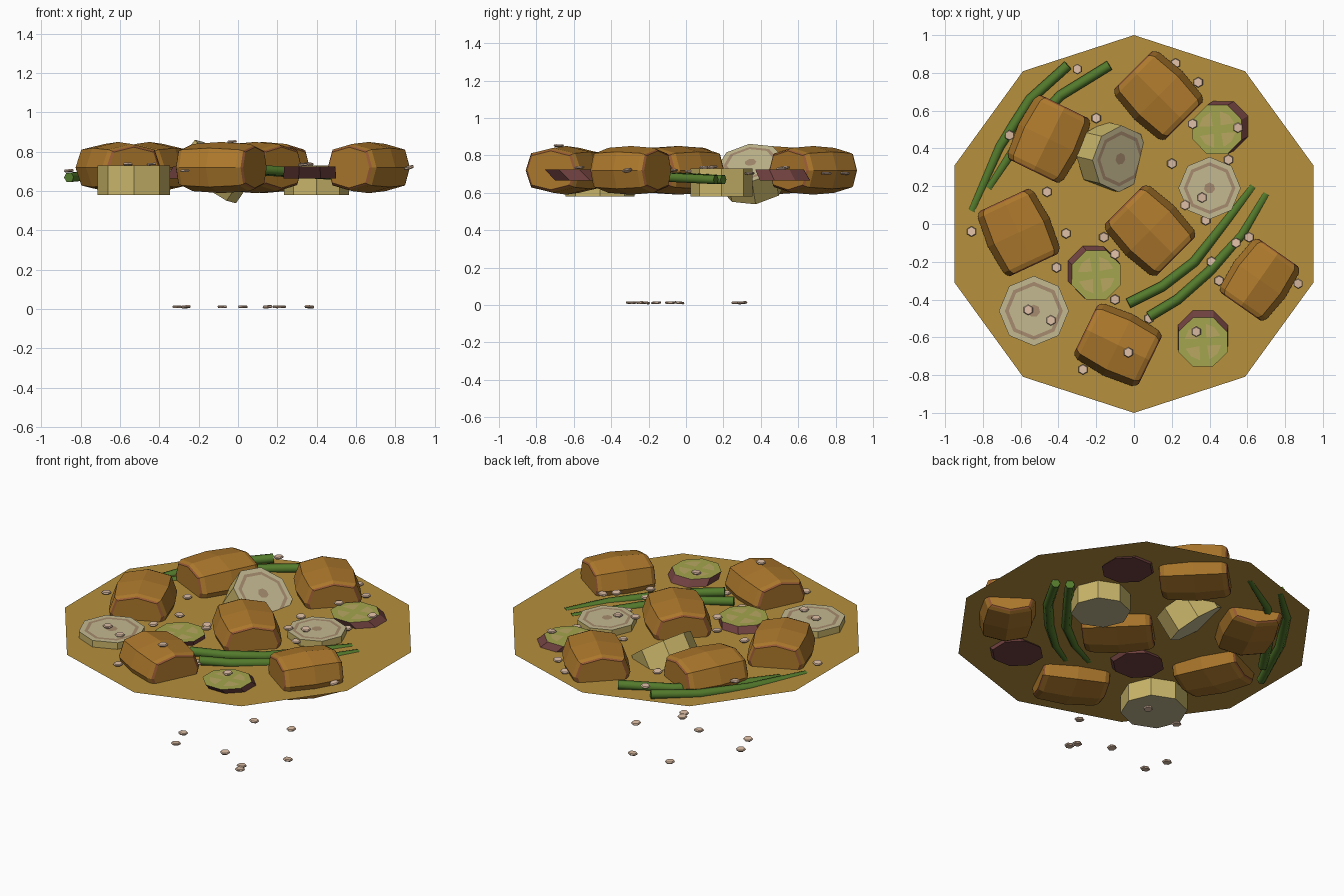
import bpy, bmesh, math, random
from mathutils import Vector, Matrix

if "Cube" in bpy.data.objects:
    bpy.data.objects.remove(bpy.data.objects["Cube"])

random.seed(4)
SOUP = 0.69


def mat(name, r, g, b):
    m = bpy.data.materials.new(name)
    m.diffuse_color = [(c / 255) ** 2.2 for c in (r, g, b)] + [1]
    m.use_nodes = True
    m.node_tree.nodes["Principled BSDF"].inputs["Base Color"].default_value = m.diffuse_color
    return m


BROTH = mat("broth", 180, 143, 64)
CRUST = mat("crust", 172, 120, 48)
RIM = mat("crust_rim", 150, 90, 55)
PALE = mat("root_flesh", 194, 183, 143)
PEEL = mat("root_peel", 200, 180, 105)
RING = mat("root_ring", 165, 138, 110)
SKIN = mat("purple_skin", 112, 68, 66)
GREEN = mat("green_flesh", 162, 163, 78)
TAN = mat("tan_flesh", 184, 166, 98)
STALK = mat("green_stalk", 84, 122, 48)
SEED = mat("seed", 222, 190, 165)


def loft(name, rings, mats, band=None, cap=(0, 0), matrix=Matrix()):
    """Skin a stack of equal-sided rings; one ring makes a flat face."""
    bm = bmesh.new()
    rows = [[bm.verts.new(p) for p in r] for r in rings]
    n = len(rows[0])
    for k in range(len(rows) - 1):
        for i in range(n):
            j = (i + 1) % n
            f = bm.faces.new((rows[k][i], rows[k][j], rows[k + 1][j], rows[k + 1][i]))
            f.material_index = band[k] if band else 0
    bm.faces.new(rows[-1]).material_index = cap[1]
    if len(rows) > 1:
        bm.faces.new(rows[0][::-1]).material_index = cap[0]
        bmesh.ops.recalc_face_normals(bm, faces=bm.faces)
    me = bpy.data.meshes.new(name)
    bm.to_mesh(me)
    bm.free()
    for m in mats:
        me.materials.append(m)
    ob = bpy.data.objects.new(name, me)
    ob.matrix_world = matrix
    bpy.context.collection.objects.link(ob)
    return ob


def circle(n, r, z=0, cx=0, cy=0):
    return [(cx + r * math.sin(2 * math.pi * i / n), cy + r * math.cos(2 * math.pi * i / n), z)
            for i in range(n, 0, -1)]


# soup surface
loft("soup_surface", [circle(10, 1, SOUP)], [BROTH])


# fried puffs: bulged octagonal barrels lying on their side
def puff(x, y, angle, s):
    section = [(1, 0), (.8, .76), (0, 1), (-.8, .76), (-1, 0), (-.8, -.76), (0, -1), (.8, -.76)]
    prof = [(-.19, .76), (-.182, .83), (-.16, .91), (0, 1), (.16, .91), (.182, .83), (.19, .76)]
    rings = [[(t * s, a * .18 * k * s, b * .13 * (.15 + .85 * k)) for a, b in section] for t, k in prof]
    loft("fried_puff", rings, [CRUST, RIM], [1, 0, 0, 0, 0, 1], (0, 0),
         Matrix.Translation((x, y, .72)) @ Matrix.Rotation(math.radians(angle), 4, 'Z'))


for p in [(.13, .68, -45, 1), (-.45, .45, 64, 1), (-.61, -.045, -65, 1), (.085, -.035, -45, 1.02),
          (-.085, -.64, -26, 1), (.665, -.295, 55, .92)]:
    puff(*p)


# root slices: octagonal drums with a brown ring and core on the top
def root_slice(centre, normal, r):
    m = Matrix.Translation(centre) @ Vector((0, 0, 1)).rotation_difference(Vector(normal)).to_matrix().to_4x4()
    h = .075
    loft("root_slice", [circle(8, r, -h), circle(8, r, h), circle(8, r * .83, h),
                        circle(8, r * .72, h)], [PEEL, PALE, RING], [0, 1, 2], (1, 1), m)
    loft("root_core", [circle(7, r * .18, h + .002)], [RING], matrix=m)


root_slice((-.53, -.46, .655), (0, 0, 1), .185)
root_slice((.40, .19, .655), (0, 0, 1), .165)
root_slice((-.115, .355, .70), (.56, -.13, .81), .178)


# purple-skinned slices: slanted octagons with four seed pockets
def purple_slice(x, y, dx, dy):
    m = Matrix.Translation((x, y, 0)) @ Matrix.Rotation(math.radians(22), 4, 'Z')
    d = Matrix.Rotation(math.radians(-22), 3, 'Z') @ Vector((dx, dy, 0))
    loft("purple_slice", [circle(8, .145, .665, d.x, d.y), circle(8, .14, .725)],
         [SKIN, GREEN], [0], (0, 1), m)
    for q in range(4):
        quad = [(.02, .02, .727), (.095, .025, .727), (.07, .07, .727), (.025, .095, .727)]
        loft("seed_pocket", [quad], [TAN],
             matrix=Matrix.Translation((x, y, 0)) @ Matrix.Rotation(q * math.pi / 2 + .1, 4, 'Z'))


purple_slice(.44, .50, .055, .03)
purple_slice(-.20, -.27, -.03, .035)
purple_slice(.365, -.625, 0, .06)


# green stalks: hexagonal arcs that sink into the soup at one end
def stalk(pts):
    cu = bpy.data.curves.new("green_stalk", 'CURVE')
    cu.dimensions = '3D'
    cu.bevel_depth, cu.bevel_resolution, cu.use_fill_caps = .027, 1, True
    sp = cu.splines.new('POLY')
    sp.points.add(len(pts) - 1)
    for i, (x, y) in enumerate(pts):
        sp.points[i].co = (x, y, .712 - .042 * i / (len(pts) - 1), 1)
    cu.materials.append(STALK)
    ob = bpy.data.objects.new("green_stalk", cu)
    bpy.context.collection.objects.link(ob)
    bpy.ops.object.select_all(action='DESELECT')
    ob.select_set(True)
    bpy.context.view_layer.objects.active = ob
    bpy.ops.object.convert(target='MESH')


stalk([(-.35, .84), (-.55, .66), (-.71, .41), (-.86, .07)])
stalk([(-.13, .84), (-.39, .68), (-.60, .45), (-.77, .19)])
stalk([(-.03, -.42), (.15, -.33), (.32, -.20), (.50, .03), (.63, .20)])
stalk([(.08, -.49), (.23, -.40), (.40, -.25), (.57, -.06), (.70, .16)])


# seeds: small hexagonal discs
def seed(x, y, z, tilt=.1):
    loft("seed", [circle(6, .024, -.006), circle(6, .028, 0), circle(6, .024, .006)], [SEED],
         matrix=Matrix.Translation((x, y, z)) @ Matrix.Rotation(random.uniform(-tilt, tilt), 4, 'X')
         @ Matrix.Rotation(random.uniform(-tilt, tilt), 4, 'Y'))


FLOATING = [(.22, .85), (.34, .75), (-.20, .56), (.20, .32), (.50, .34), (-.46, .17), (-.86, -.04),
            (-.36, -.05), (-.16, -.07), (-.41, -.23), (.41, -.20), (.45, -.30), (-.10, -.40),
            (.08, -.50), (-.27, -.77)]
for x, y in FLOATING:
    seed(x, y, .704)
RESTING = [(-.30, .82, .742), (-.66, .47, .735), (.31, .53, .735), (.55, .51, .73), (.36, .14, .738),
           (.27, .10, .736), (.38, .02, .715), (-.10, -.16, .735), (.61, -.07, .72), (.54, -.10, .735),
           (-.56, -.455, .738), (-.44, -.51, .738), (.33, -.57, .735), (-.03, -.68, .852)]
for p in RESTING:
    seed(*p)
seed(.87, -.315, .72, .6)

# seeds sunk to the bottom
for x, y in [(-.08, .27), (-.31, -.086), (.15, .30), (-.265, -.22), (.025, -.16),
             (.22, -.295), (.20, -.25), (.363, -.037)]:
    seed(x, y, .012)
